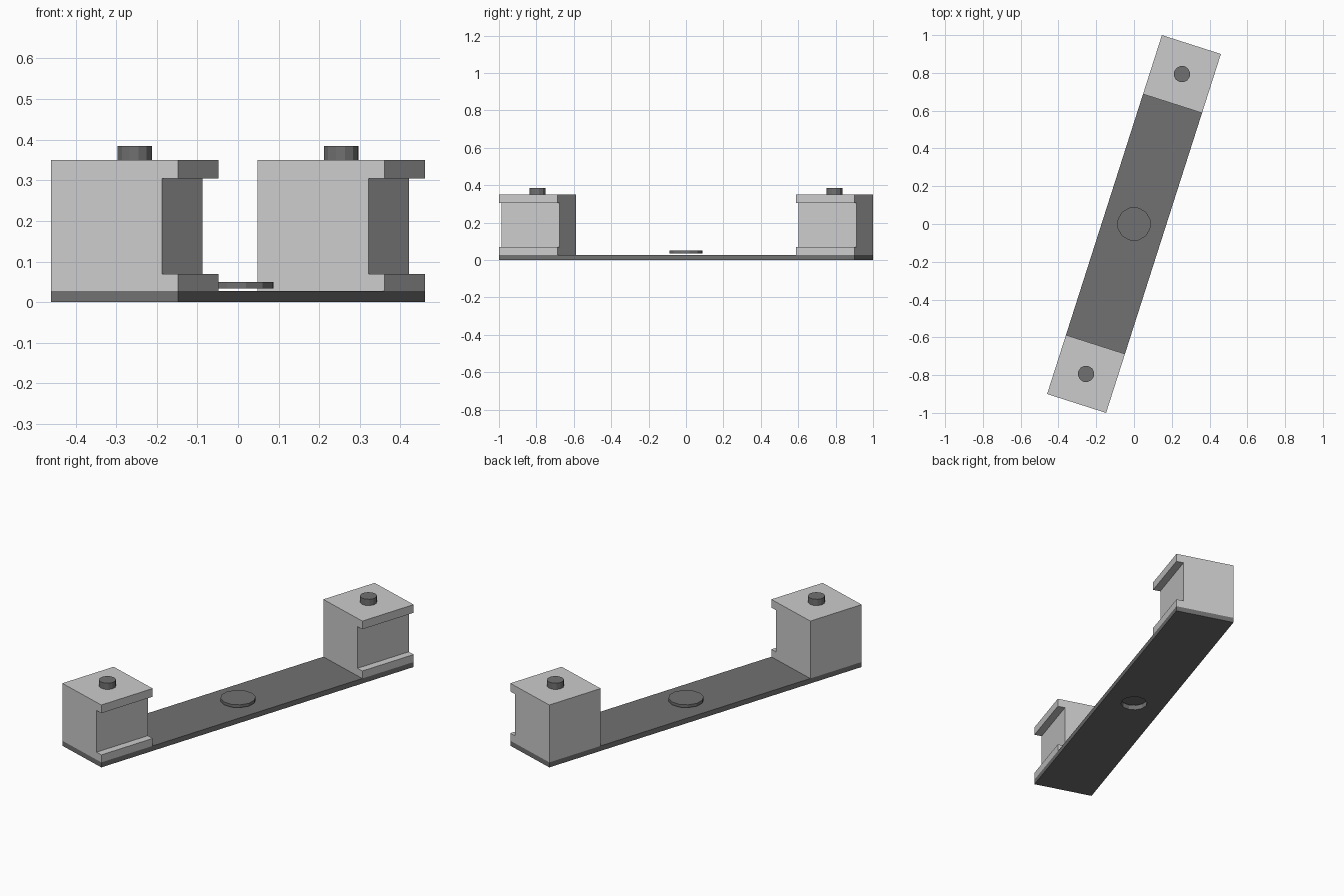
import bpy, bmesh, math
from mathutils import Matrix

if "Cube" in bpy.data.objects:
    bpy.data.objects.remove(bpy.data.objects["Cube"])

ANGLE = -math.radians(17.74)      # the whole model is turned about z
ROT = Matrix.Rotation(ANGLE, 4, 'Z')
W, L = 0.328, 1.995               # plate width and length
PLATE_TOP, BLOCK_TOP = 0.028, 0.35


def material(name, v):
    m = bpy.data.materials.new(name)
    m.diffuse_color = (v, v, v, 1)
    m.use_nodes = True
    m.node_tree.nodes["Principled BSDF"].inputs["Base Color"].default_value = m.diffuse_color
    return m


light = material("light_grey", 0.60)
dark = material("dark_grey", 0.165)


def finish(name, bm, mat):
    bmesh.ops.recalc_face_normals(bm, faces=bm.faces)
    bm.transform(ROT)
    me = bpy.data.meshes.new(name)
    bm.to_mesh(me)
    bm.free()
    me.materials.append(mat)
    ob = bpy.data.objects.new(name, me)
    bpy.context.collection.objects.link(ob)
    return ob


def prism(name, profile, y0, y1, mat):
    """Extrude an x-z profile along y."""
    bm = bmesh.new()
    face = bm.faces.new([bm.verts.new((x, y0, z)) for x, z in profile])
    ext = bmesh.ops.extrude_face_region(bm, geom=[face])["geom"]
    verts = [g for g in ext if isinstance(g, bmesh.types.BMVert)]
    bmesh.ops.translate(bm, verts=verts, vec=(0, y1 - y0, 0))
    return finish(name, bm, mat)


def disc(name, r, y, z0, z1, mat, sides=12):
    bm = bmesh.new()
    bmesh.ops.create_cone(bm, cap_ends=True, segments=sides, radius1=r, radius2=r,
                          depth=z1 - z0,
                          matrix=Matrix.Translation((0, y, (z0 + z1) / 2)))
    return finish(name, bm, mat)


# Base plate with a round hole through the middle
h = W / 2
plate = prism("base_plate", [(-h, 0), (h, 0), (h, PLATE_TOP), (-h, PLATE_TOP)],
              -L / 2, L / 2, dark)
cutter = disc("hole_cutter", 0.07, 0, -0.05, 0.1, dark)
cutter.hide_render = True
cutter.hide_viewport = True
cutter.display_type = 'WIRE'
cut = plate.modifiers.new("hole", 'BOOLEAN')
cut.operation = 'DIFFERENCE'
cut.solver = 'EXACT'
cut.object = cutter

# Cap hovering just above the hole
disc("centre_cap", 0.09, 0, 0.034, 0.05, dark)

# End blocks, grooved along the right side, each with a peg on top
g = h - 0.041
block = [(-h, PLATE_TOP), (h, PLATE_TOP), (h, 0.07), (g, 0.07),
         (g, 0.304), (h, 0.304), (h, BLOCK_TOP), (-h, BLOCK_TOP)]
for side, s in (("front", -1), ("back", 1)):
    yc = s * (L / 2 - h)
    prism(side + "_block", block, yc - h, yc + h, light)
    disc(side + "_peg", 0.0435, yc, BLOCK_TOP, 0.385, dark)
